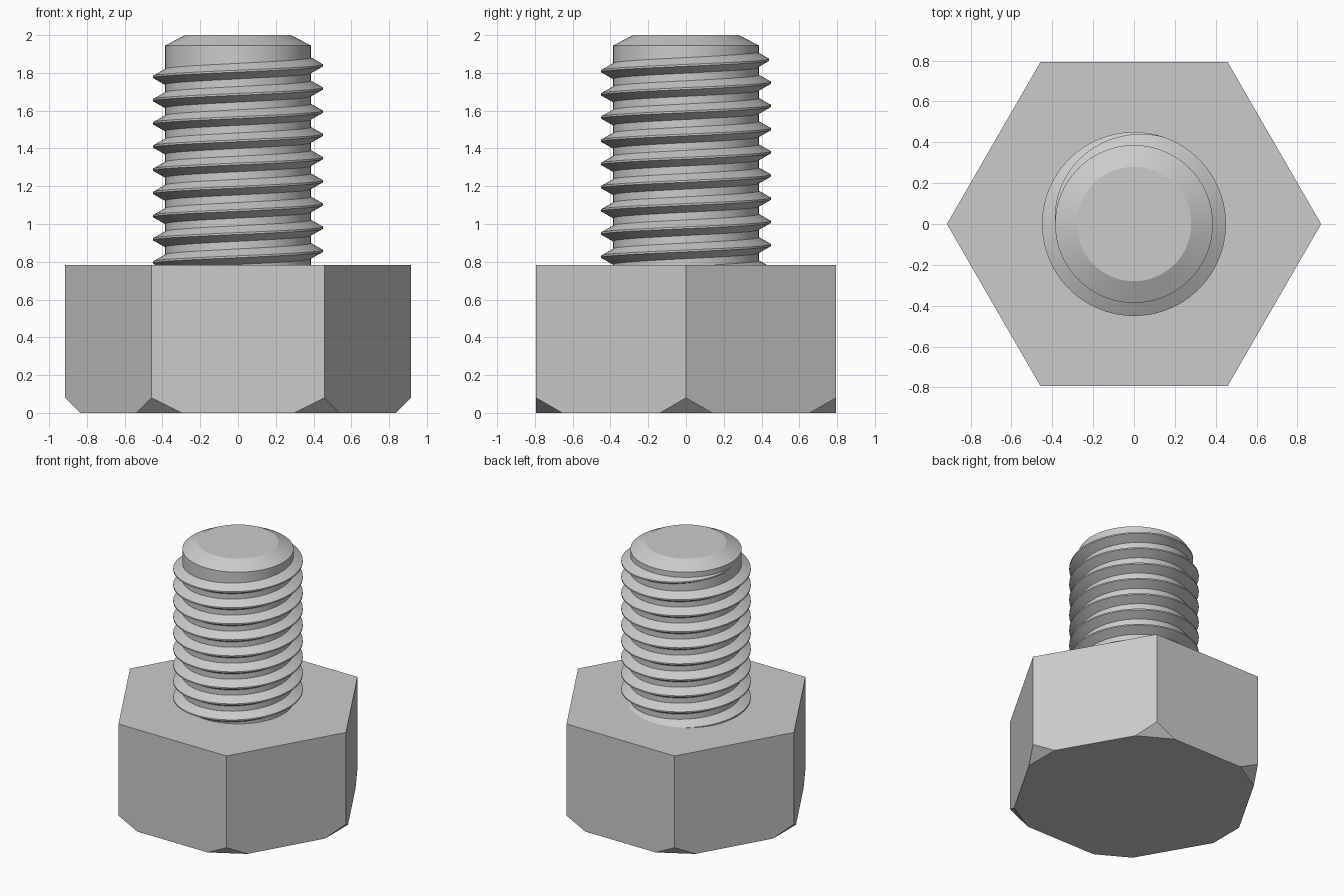
import bpy
import bmesh
from math import sin, cos, tau, radians
from mathutils import Vector

old = bpy.data.objects.get("Cube")
if old:
    bpy.data.objects.remove(old, do_unlink=True)

HEAD_R, HEAD_TOP = 0.916, 0.782
CORE_R, CREST_R = 0.386, 0.45
PITCH = 0.1228
SEGMENTS = 96

steel = bpy.data.materials.new("grey steel")
steel.use_nodes = True
steel.diffuse_color = (0.6, 0.6, 0.6, 1)
steel.node_tree.nodes["Principled BSDF"].inputs["Base Color"].default_value = (0.6, 0.6, 0.6, 1)


def finish(name, bm, smooth=False):
    bmesh.ops.recalc_face_normals(bm, faces=bm.faces[:])
    mesh = bpy.data.meshes.new(name)
    bm.to_mesh(mesh)
    bm.free()
    mesh.materials.append(steel)
    obj = bpy.data.objects.new(name, mesh)
    bpy.context.collection.objects.link(obj)
    if smooth:
        bpy.ops.object.select_all(action='DESELECT')
        obj.select_set(True)
        bpy.context.view_layer.objects.active = obj
        bpy.ops.object.shade_smooth_by_angle(angle=radians(25))
    return obj


def ring(bm, radius, z, count):
    return [bm.verts.new((radius * cos(tau * i / count), radius * sin(tau * i / count), z))
            for i in range(count)]


def lathe(bm, profile, count):
    """Stack capped rings of (radius, height)."""
    rings = [ring(bm, r, z, count) for r, z in profile]
    for a, b in zip(rings, rings[1:]):
        for i in range(count):
            j = (i + 1) % count
            bm.faces.new((a[i], a[j], b[j], b[i]))
    bm.faces.new(rings[0])
    bm.faces.new(rings[-1])


# Hexagonal head, its six bottom corners cut off by flat planes
bm = bmesh.new()
lathe(bm, [(HEAD_R, 0), (HEAD_R, HEAD_TOP)], 6)
for k in range(6):
    out = Vector((cos(tau * k / 6), sin(tau * k / 6), 0))
    cut = bmesh.ops.bisect_plane(
        bm, geom=bm.verts[:] + bm.edges[:] + bm.faces[:],
        plane_co=out * (HEAD_R - 0.08), plane_no=out - Vector((0, 0, 1)),
        clear_outer=True)
    rim = [e for e in cut["geom_cut"] if isinstance(e, bmesh.types.BMEdge)]
    bmesh.ops.edgeloop_fill(bm, edges=rim)
finish("hex_head", bm)

# Shank core with a chamfered tip
bm = bmesh.new()
lathe(bm, [(CORE_R, HEAD_TOP), (CORE_R, 1.945), (0.28, 2.0)], SEGMENTS)
finish("shank_core", bm, smooth=True)

# Right-handed thread ridge, fading out near the tip
bm = bmesh.new()
first, last = -9 * SEGMENTS - SEGMENTS // 2, SEGMENTS // 2
fade_start = SEGMENTS * 0.2
previous = None
for step in range(first, last + 1):
    angle = tau * step / SEGMENTS
    z = 1.84 + PITCH * step / SEGMENTS
    size = min(1, (last - step) / (last - fade_start))
    crest = CORE_R + (CREST_R - CORE_R) * size
    half = 0.005 + 0.038 * size
    section = [(CORE_R - 0.003, -half), (crest, -0.005), (crest, 0.005), (CORE_R - 0.003, half)]
    row = [bm.verts.new((r * cos(angle), r * sin(angle), z + dz)) for r, dz in section]
    if previous:
        for i in range(4):
            j = (i + 1) % 4
            bm.faces.new((previous[i], previous[j], row[j], row[i]))
    else:
        bm.faces.new(row)
    previous = row
bm.faces.new(previous)
bmesh.ops.recalc_face_normals(bm, faces=bm.faces[:])
# Trim the ridge where it meets the head
bmesh.ops.bisect_plane(bm, geom=bm.verts[:] + bm.edges[:] + bm.faces[:],
                       plane_co=(0, 0, HEAD_TOP), plane_no=(0, 0, 1), clear_inner=True)
finish("screw_thread", bm, smooth=True)
